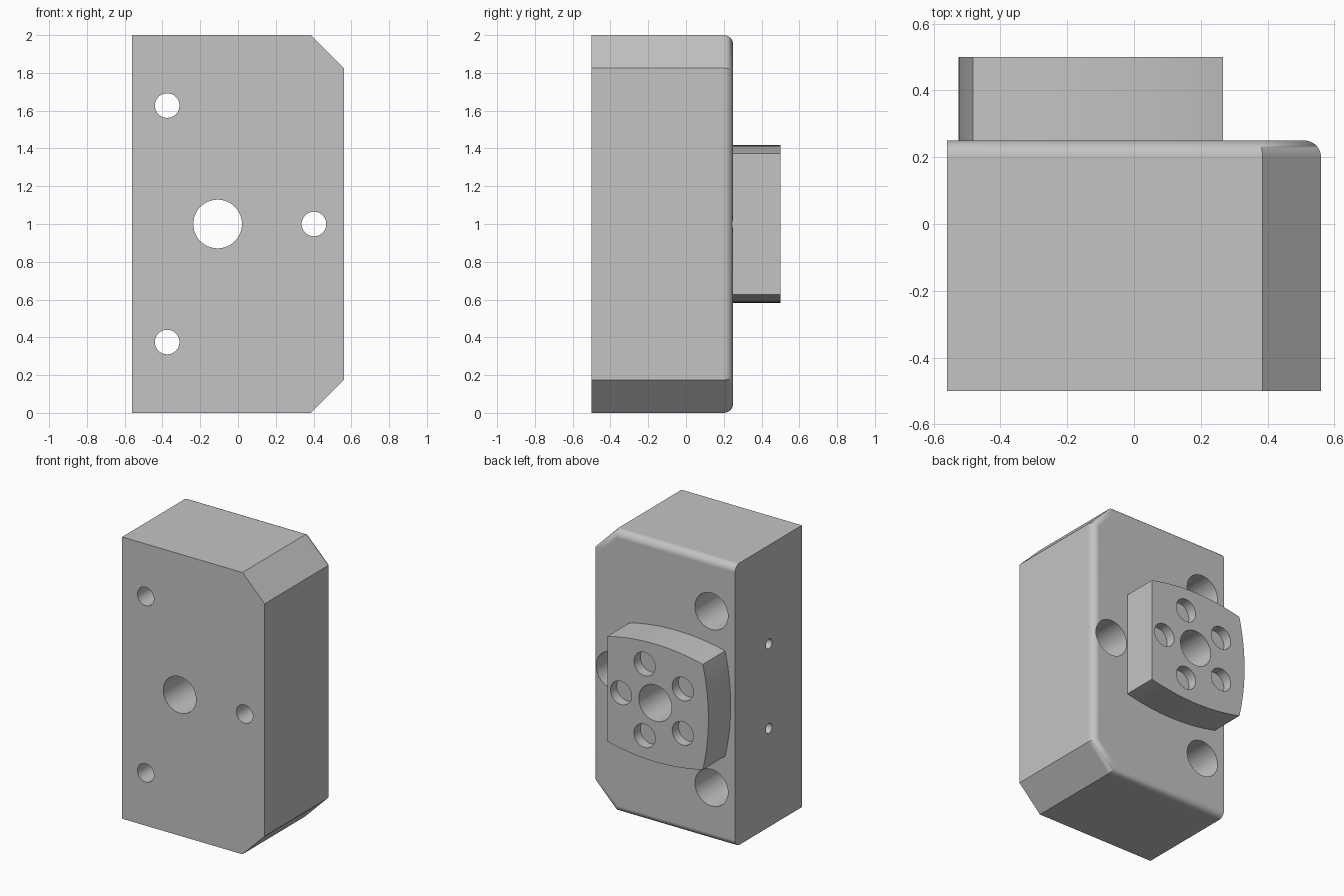
import bpy, bmesh, math
from mathutils import Vector

cube = bpy.data.objects.get("Cube")
if cube:
    bpy.data.objects.remove(cube, do_unlink=True)

grey = bpy.data.materials.new("machined_grey")
grey.use_nodes = True
grey.diffuse_color = (0.55, 0.55, 0.55, 1)
grey.node_tree.nodes["Principled BSDF"].inputs["Base Color"].default_value = grey.diffuse_color

CX, CZ = -0.108, 1.0          # axis of the central bore
BACK, FRONT, TIP = 0.25, -0.5, 0.5


def prism(name, outline, y0, y1, round_edge=None):
    """Extrude an x/z outline along y; optionally round chosen edges."""
    bm = bmesh.new()
    face = bm.faces.new([bm.verts.new((x, y0, z)) for x, z in outline])
    ext = bmesh.ops.extrude_face_region(bm, geom=[face])["geom"]
    moved = [v for v in ext if isinstance(v, bmesh.types.BMVert)]
    bmesh.ops.translate(bm, verts=moved, vec=(0, y1 - y0, 0))
    bmesh.ops.recalc_face_normals(bm, faces=bm.faces)
    if round_edge:
        edges = [e for e in bm.edges if round_edge(e)]
        bmesh.ops.bevel(bm, geom=edges, offset=0.05, segments=8,
                        profile=0.5, affect='EDGES')
    mesh = bpy.data.meshes.new(name)
    bm.to_mesh(mesh)
    bm.free()
    mesh.materials.append(grey)
    obj = bpy.data.objects.new(name, mesh)
    bpy.context.collection.objects.link(obj)
    return obj


def drill(obj, start, end, radius):
    """Cut a round hole between two points."""
    a, b = Vector(start), Vector(end)
    axis = b - a
    bpy.ops.mesh.primitive_cylinder_add(
        vertices=48, radius=radius, depth=axis.length, location=(a + b) / 2,
        rotation=axis.to_track_quat('Z', 'Y').to_euler())
    cutter = bpy.context.object
    cutter.data.materials.append(grey)
    mod = obj.modifiers.new("hole", 'BOOLEAN')
    mod.operation, mod.solver, mod.object = 'DIFFERENCE', 'EXACT', cutter
    bpy.context.view_layer.objects.active = obj
    bpy.ops.object.modifier_apply(modifier=mod.name)
    mesh = cutter.data
    bpy.data.objects.remove(cutter, do_unlink=True)
    bpy.data.meshes.remove(mesh)


def finish(obj):
    bpy.ops.object.select_all(action='DESELECT')
    obj.select_set(True)
    bpy.context.view_layer.objects.active = obj
    bpy.ops.object.shade_smooth_by_angle(angle=math.radians(30))
    mod = obj.modifiers.new("flat_faces", 'WEIGHTED_NORMAL')
    mod.keep_sharp = True


# Body block: chamfered left corners, rounded back rim except on the right side
W, CH = 0.56, 0.175
outline = [(-W, 0), (W - CH, 0), (W, CH), (W, 2 - CH), (W - CH, 2), (-W, 2)]


def back_rim(e):
    a, b = (v.co for v in e.verts)
    return min(a.y, b.y) > BACK - 0.01 and max(a.x, b.x) > 0


body = prism("body_block", outline, FRONT, BACK, back_rim)

# Central bore and counterbored bolt holes
drill(body, (CX, -0.6, CZ), (CX, 0.6, CZ), 0.129)
for x, z in [(-0.375, 1.627), (-0.375, 0.375), (0.402, 1.0)]:
    drill(body, (x, -0.6, z), (x, 0.4, z), 0.065)
    drill(body, (x, -0.25, z), (x, 0.4, z), 0.13)

# Small side holes
for z in (0.7, 1.3):
    drill(body, (-0.7, -0.13, z), (-0.36, -0.13, z), 0.035)
finish(body)

# Mounting pad: square with three bowed sides and one flat side
H, BULGE, N = 0.374, 0.044, 16
R = (H * H + BULGE * BULGE) / (2 * BULGE)
half = math.asin(H / R)
pad_outline = []
for side in (90, 180, 270):
    mid = math.radians(side)
    cx, cz = [CX + (H + BULGE - R) * math.cos(mid), CZ + (H + BULGE - R) * math.sin(mid)]
    for i in range(N + 1):
        if side > 90 and i == 0:
            continue              # corner shared with the previous side
        t = mid - half + 2 * half * i / N
        pad_outline.append((cx + R * math.cos(t), cz + R * math.sin(t)))
pad = prism("mounting_pad", pad_outline, BACK - 0.01, TIP)

# Pad bore and ring of five shallow sockets
drill(pad, (CX, 0.1, CZ), (CX, 0.6, CZ), 0.129)
for i in range(5):
    t = math.tau * i / 5
    x, z = CX + 0.268 * math.cos(t), CZ + 0.268 * math.sin(t)
    drill(pad, (x, TIP - 0.07, z), (x, 0.6, z), 0.083)
finish(pad)
